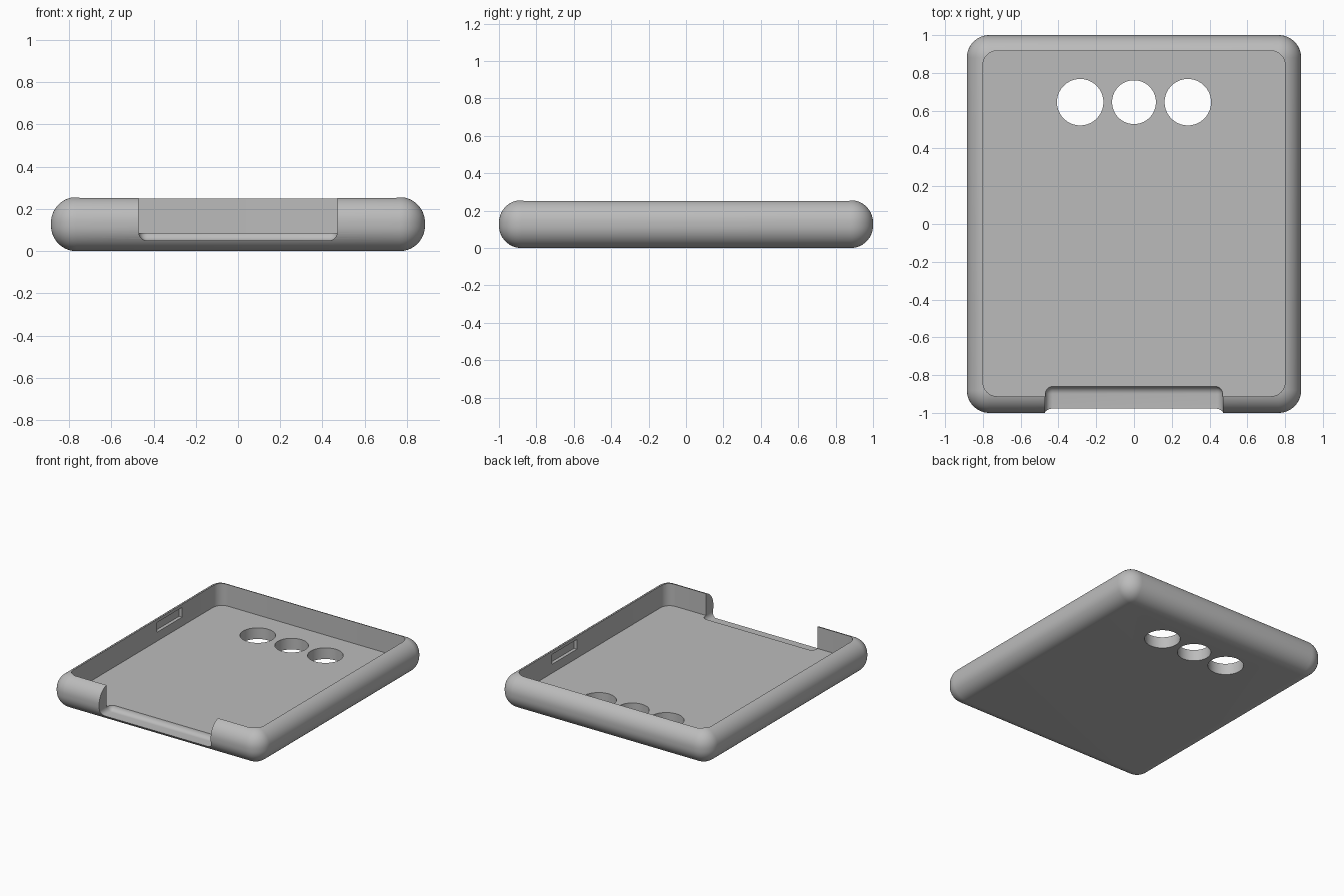
import bpy, bmesh
from mathutils import Matrix

if "Cube" in bpy.data.objects:
    bpy.data.objects.remove(bpy.data.objects["Cube"], do_unlink=True)

grey = bpy.data.materials.new("plain_grey")
grey.use_nodes = True
colour = (0.5, 0.5, 0.5, 1)
grey.diffuse_color = colour
grey.node_tree.nodes["Principled BSDF"].inputs["Base Color"].default_value = colour


def finish(name, bm):
    mesh = bpy.data.meshes.new(name)
    bm.to_mesh(mesh)
    bm.free()
    mesh.materials.append(grey)
    obj = bpy.data.objects.new(name, mesh)
    bpy.context.collection.objects.link(obj)
    return obj


def rounded_box(name, low, high, radius=0, segments=8, upright_only=False):
    """Box between two corners, with all or only its upright edges rounded."""
    bm = bmesh.new()
    bmesh.ops.create_cube(bm, size=1)
    for v in bm.verts:
        v.co = [high[i] if v.co[i] > 0 else low[i] for i in range(3)]
    if radius:
        edges = [e for e in bm.edges if not upright_only
                 or abs(e.verts[0].co.z - e.verts[1].co.z) > 0.01]
        bmesh.ops.bevel(bm, geom=edges, offset=radius, segments=segments,
                        profile=0.5, affect='EDGES', clamp_overlap=True)
    return finish(name, bm)


def round_hole(name, x, y, radius):
    bm = bmesh.new()
    bmesh.ops.create_cone(bm, cap_ends=True, segments=64, radius1=radius,
                          radius2=radius, depth=0.4,
                          matrix=Matrix.Translation((x, y, 0)))
    return finish(name, bm)


# Soft-edged outer shell
tray = rounded_box("tray_case", (-0.885, -1, 0), (0.885, 1, 0.256), 0.12, 14)

# Cavity, front notch, side pockets and floor holes
cutters = [
    rounded_box("cavity_cutter", (-0.8, -0.912, 0.085), (0.8, 0.917, 0.5),
                0.075, 10, True),
    rounded_box("notch_cutter", (-0.47, -1.3, 0.05), (0.47, -0.86, 0.5), 0.04),
]
for side in (-1, 1):
    xs = sorted((side * 0.75, side * 0.825))
    cutters.append(rounded_box("pocket_cutter", (xs[0], 0.17, 0.153),
                               (xs[1], 0.47, 0.227)))
for x, radius in ((-0.285, 0.123), (0, 0.116), (0.285, 0.123)):
    cutters.append(round_hole("hole_cutter", x, 0.645, radius))

bpy.ops.object.select_all(action='DESELECT')
bpy.context.view_layer.objects.active = tray
tray.select_set(True)
for cutter in cutters:
    cutter.hide_render = True
    mod = tray.modifiers.new("cut", 'BOOLEAN')
    mod.operation = 'DIFFERENCE'
    mod.solver = 'EXACT'
    mod.object = cutter
    bpy.ops.object.modifier_apply(modifier=mod.name)
    bpy.data.objects.remove(cutter, do_unlink=True)

bpy.ops.object.shade_smooth_by_angle(angle=0.5)
